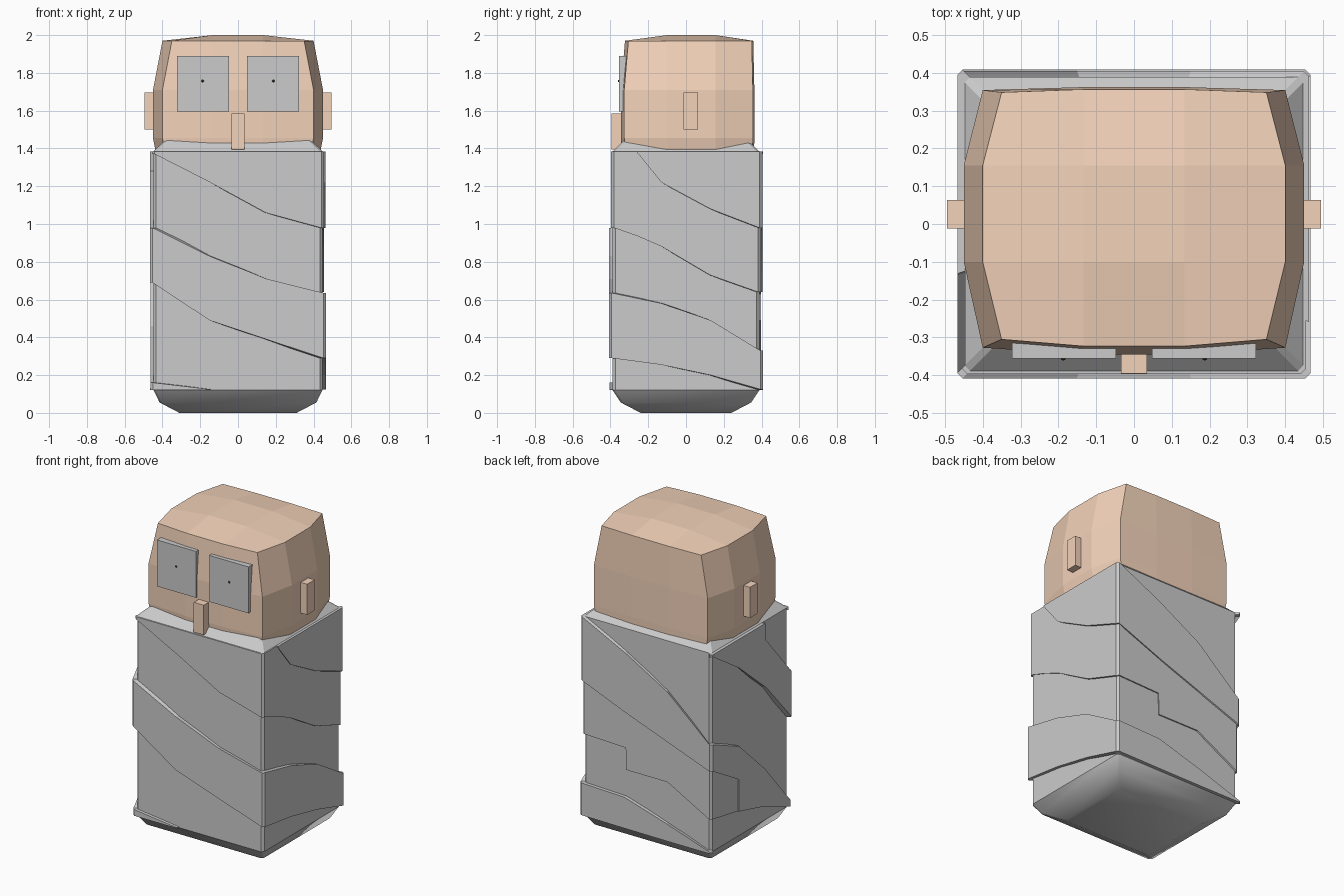
import bpy, bmesh
from mathutils import Matrix

if "Cube" in bpy.data.objects:
    bpy.data.objects.remove(bpy.data.objects["Cube"])

HX, HY = 0.447, 0.388      # half size of the body core
CH = 0.014                 # corner chamfer

def finish(name, bm, mat=None):
    bmesh.ops.recalc_face_normals(bm, faces=bm.faces)
    me = bpy.data.meshes.new(name)
    bm.to_mesh(me)
    bm.free()
    ob = bpy.data.objects.new(name, me)
    bpy.context.collection.objects.link(ob)
    if mat:
        me.materials.append(mat)
    return ob

def material(name, rgb):
    m = bpy.data.materials.new(name)
    m.diffuse_color = (*rgb, 1)
    m.use_nodes = True
    m.node_tree.nodes["Principled BSDF"].inputs["Base Color"].default_value = m.diffuse_color
    return m

def block(name, x, y, z, mat=None):
    bm = bmesh.new()
    bmesh.ops.create_cube(bm, size=1)
    for v in bm.verts:
        v.co = [(a + b) / 2 + c * (b - a) for (a, b), c in zip((x, y, z), v.co)]
    return finish(name, bm, mat)

skin = material("skin", (0.90, 0.65, 0.49))
dark = material("pupil_dark", (0.05, 0.03, 0.01))

# Body core: chamfered box with rounded-off underside and sloped shoulders
bm = bmesh.new()
rings = []
for z, a, b in ((0, .31, .24), (.055, .415, .345), (.12, HX, HY), (1.385, HX, HY), (1.445, .385, .325)):
    pts = [(-a + CH, -b), (a - CH, -b), (a, -b + CH), (a, b - CH),
           (a - CH, b), (-a + CH, b), (-a, b - CH), (-a, -b + CH)]
    rings.append([bm.verts.new((*p, z)) for p in pts])
for lo, hi in zip(rings, rings[1:]):
    for i in range(8):
        bm.faces.new((lo[i], lo[(i + 1) % 8], hi[(i + 1) % 8], hi[i]))
bm.faces.new(rings[0])
bm.faces.new(rings[-1])
for f in bm.faces:
    f.smooth = f.calc_center_median().z < .1
finish("body", bm)

# Wrapping bands: stations run round the body, three per wall, from front left corner
def wall_points(s, off):
    """Points at station s; a corner gives two points, one on each wall."""
    a, b, c = HX + off, HY + off, CH
    def on_wall(wall, t):
        t = 2 * t / 3 - 1
        return [(t * (a - c), -b), (a, t * (b - c)), (-t * (a - c), b), (-a, -t * (b - c))][wall % 4]
    wall = int(s // 3)
    here = on_wall(wall, s - 3 * wall)
    return [on_wall(wall - 1, 3), here] if s % 3 == 0 else [here]

def band(name, stations, off):
    bm = bmesh.new()
    cols = []
    for s, top, bottom in stations:
        for o, i in zip(wall_points(s, off), wall_points(s, -.02)):
            cols.append([bm.verts.new((*p, z)) for p, z in ((o, top), (o, bottom), (i, bottom), (i, top))])
    for p, q in zip(cols, cols[1:]):
        for k in range(4):
            n = (k + 1) % 4
            bm.faces.new((p[k], p[n], q[n], q[k]))
    bm.faces.new(cols[0])
    bm.faces.new(cols[-1])
    finish(name, bm)

T = 1.385
band("band_front", [(0, T, 1.37), (1, T, 1.22), (2, T, 1.06), (3, T, .98), (3.5, T, .935), (4, 1.22, .88),
                    (5, 1.08, .73), (6, .98, .64), (7, .86, .63), (7.01, .86, .49), (8, .75, .49),
                    (9, .64, .33), (10, .49, .285)], .008)
band("band_back", [(3.5, T, 1.38), (4, T, 1.22), (5, T, 1.08), (6, T, .98), (7, 1.24, .86), (8, 1.07, .75),
                   (9, .81, .64), (10, .70, .49), (10.01, .70, .285), (11, .46, .22),
                   (12, .16, .12), (13, .125, .12)], .016)
band("band_main", [(9, T, 1.37), (10, T, 1.20), (11, T, .98), (11.01, 1.28, .98), (12, .98, .69),
                   (13, .83, .49), (14, .71, .39), (15, .635, .29), (16, .58, .255), (17, .49, .20),
                   (18, .33, .125), (19, .32, .122), (20, .23, .12), (21, .13, .12)], .02)

# Head: bulged low-poly box, three segments each way
bm = bmesh.new()
bmesh.ops.create_cube(bm, size=2)
bmesh.ops.subdivide_edges(bm, edges=bm.edges, cuts=2, use_grid_fill=True)
for v in bm.verts:
    x, y, z = v.co
    ex, ey, ez = (abs(c) > .9 for c in v.co)
    top = ez and z > 0
    nx = (.45 - .05 * ey - .05 * ez) if ex else .133
    if ey:
        ny = (.362 - .008 * ex - .006 * ez) if y > 0 else -(.345 - .018 * ex - .022 * ez)
    else:
        ny = .155 if y > 0 else -.10
    if ez:
        nz = (1.97 if ex or ey else 2.0) if top else 1.20
    else:
        nz = 1.71 if z > 0 else 1.455
    v.co = (nx if x > 0 else -nx, ny, nz)
finish("head", bm, skin)

# Face parts
block("nose", (-.035, .035), (-.395, -.31), (1.395, 1.585), skin)
for side, name in ((-1, "left"), (1, "right")):
    span = lambda a, b: tuple(sorted((side * a, side * b)))
    block("ear_" + name, span(.42, .495), (-.012, .063), (1.50, 1.695), skin)
    block("eye_" + name, span(.047, .322), (-.355, -.30), (1.595, 1.89))
    bm = bmesh.new()
    bmesh.ops.create_uvsphere(bm, u_segments=8, v_segments=6, radius=.007,
                              matrix=Matrix.Translation((side * .187, -.354, 1.757)))
    finish("pupil_" + name, bm, dark)
